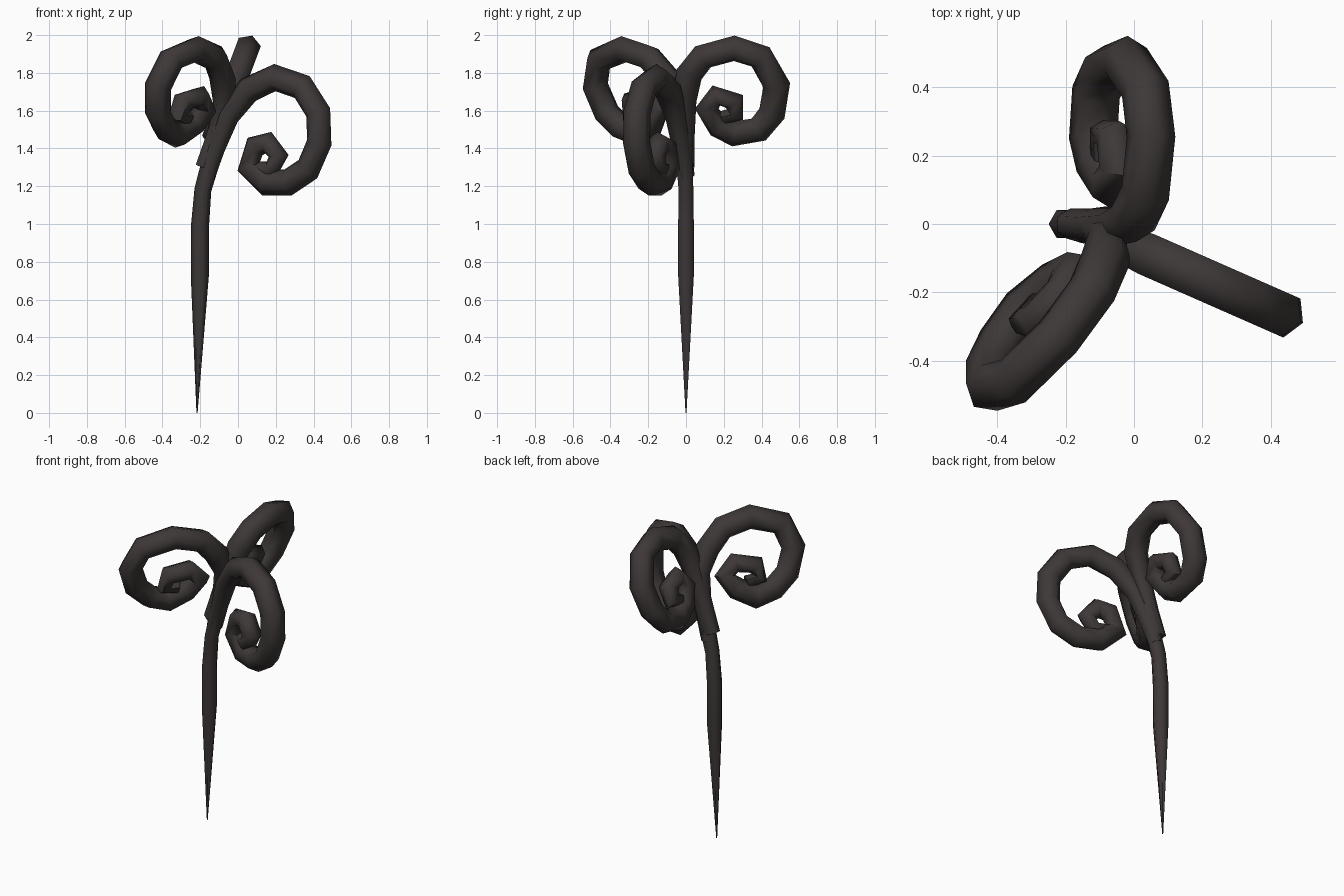
import bpy, bmesh, math
from mathutils import Vector

if "Cube" in bpy.data.objects:
    bpy.data.objects.remove(bpy.data.objects["Cube"])

SIDES = 6
iron = bpy.data.materials.new("dark_brown_iron")
iron.diffuse_color = (0.048, 0.039, 0.039, 1)
iron.use_nodes = True
iron.node_tree.nodes["Principled BSDF"].inputs["Base Color"].default_value = iron.diffuse_color


def tube(name, pts, radii, normal):
    """Sweep a hexagon along a planar path, with a corner on the outer rim."""
    pts = [Vector(p) for p in pts]
    n = Vector(normal).normalized()
    bm = bmesh.new()
    rings = []
    for i, p in enumerate(pts):
        a = (p - pts[i - 1]).normalized() if i else Vector()
        b = (pts[i + 1] - p).normalized() if i < len(pts) - 1 else Vector()
        t = (a + b).normalized()
        u = t.cross(n).normalized()
        v = t.cross(u).normalized()
        rings.append([bm.verts.new(p + radii[i] * (math.cos(k) * u + math.sin(k) * v))
                      for k in (2 * math.pi * j / SIDES for j in range(SIDES))])
    for r, s in zip(rings, rings[1:]):
        for j in range(SIDES):
            k = (j + 1) % SIDES
            bm.faces.new((r[j], r[k], s[k], s[j]))
    bm.faces.new(rings[0])
    bm.faces.new(rings[-1])
    bmesh.ops.recalc_face_normals(bm, faces=bm.faces)
    me = bpy.data.meshes.new(name)
    bm.to_mesh(me)
    bm.free()
    me.materials.append(iron)
    ob = bpy.data.objects.new(name, me)
    bpy.context.collection.objects.link(ob)
    bpy.context.view_layer.objects.active = ob
    ob.select_set(True)
    bpy.ops.object.shade_smooth_by_angle(angle=math.radians(65))
    ob.select_set(False)


def curl_radii(count):
    """Swell from the stem, stay thick, then slim toward the inner coil."""
    start = [0.046, 0.05, 0.06]
    end = [0.066, 0.063, 0.06, 0.058, 0.052, 0.04]
    return start + [0.072] * (count - len(start) - len(end)) + end


# pointed stem, leaning over near the top
tube("stem",
     [(-0.217, 0, 0), (-0.202, 0, 0.73), (-0.202, 0, 0.98), (-0.186, 0, 1.18),
      (-0.13, -0.012, 1.38), (-0.095, -0.02, 1.52)],
     [0.003, 0.048, 0.048, 0.045, 0.05, 0.05], (0, 1, 0))

# right curl, in an upright plane (x, z)
right = [(-0.165, 1.25), (-0.115, 1.4), (-0.05, 1.57), (0.055, 1.71), (0.195, 1.775),
         (0.34, 1.725), (0.425, 1.59), (0.43, 1.43), (0.37, 1.29), (0.265, 1.22),
         (0.15, 1.22), (0.055, 1.3), (0.09, 1.41), (0.16, 1.43), (0.215, 1.36),
         (0.175, 1.285), (0.105, 1.29)]
tube("right_curl", [(x, -0.072 - 0.44 * x, z) for x, z in right],
     curl_radii(len(right)), (0.44, 1, 0))

# back curl, in a plane leaning to the right (y, z)
back = [(0.0, 1.3), (-0.005, 1.45), (-0.005, 1.65), (0.015, 1.79), (0.09, 1.885), (0.255, 1.93),
        (0.395, 1.885), (0.48, 1.735), (0.455, 1.585), (0.385, 1.5), (0.255, 1.478),
        (0.175, 1.515), (0.11, 1.61), (0.16, 1.68), (0.255, 1.65), (0.26, 1.58),
        (0.19, 1.56)]
tube("back_curl", [(0.05 + 0.375 * (z - 1.93), y, z) for y, z in back],
     curl_radii(len(back)), (1, 0, -0.375))

# front left curl, in a turned and leaning plane (y, z)
front = [(0.0, 1.3), (-0.005, 1.45), (-0.035, 1.64), (-0.1, 1.77), (-0.195, 1.88), (-0.33, 1.925),
         (-0.46, 1.87), (-0.48, 1.73), (-0.42, 1.59), (-0.34, 1.51), (-0.25, 1.473),
         (-0.175, 1.53), (-0.14, 1.61), (-0.2, 1.675), (-0.29, 1.65), (-0.29, 1.575),
         (-0.225, 1.56)]
tube("front_left_curl", [(0.857 * y + 0.371 * z - 0.653, y, z) for y, z in front],
     curl_radii(len(front)), (1, -0.857, -0.371))
